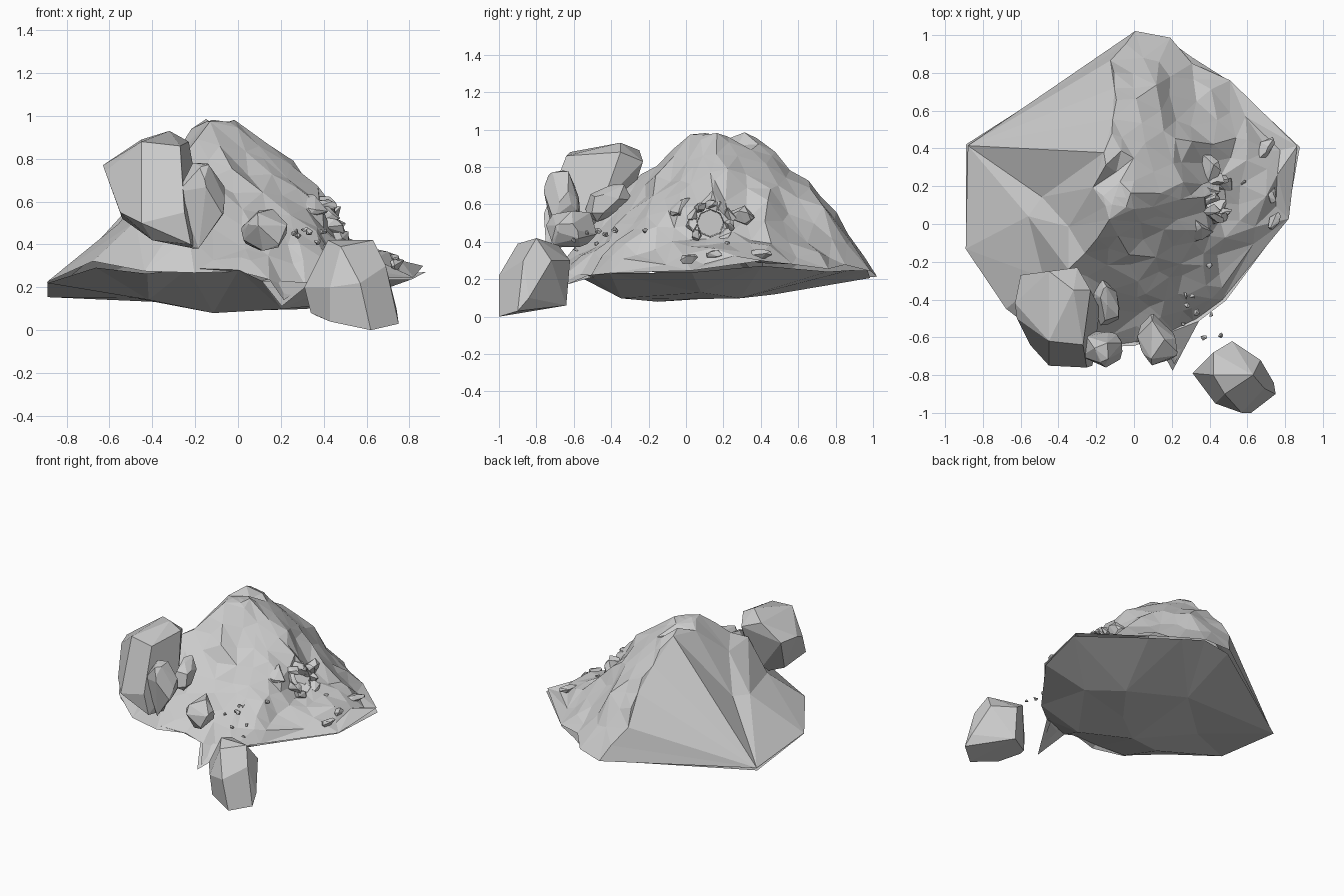
import bpy, bmesh, math, random
from mathutils import Vector, Matrix
from mathutils.geometry import delaunay_2d_cdt

if "Cube" in bpy.data.objects:
    bpy.data.objects.remove(bpy.data.objects["Cube"])

random.seed(7)

# Outline of the mound and its lower and upper feature points
RIM = [(0, 1, .2), (-.87, .42, .16), (-.87, -.13, .24), (-.66, -.43, .31), (-.42, -.62, .28),
       (-.22, -.66, .27), (0, -.64, .26), (.13, -.62, .24), (.22, -.76, .12), (.33, -.5, .22),
       (.48, -.4, .23), (.83, .05, .25), (.87, .41, .28), (.5, .76, .25), (.3, .87, .26),
       (.18, .97, .23)]
UNDER = [(-.5, .1, .13), (-.4, -.25, .13), (-.1, -.15, .1), (.1, 0, .09), (.3, .3, .09),
         (.2, -.35, .1), (-.1, .45, .12), (.5, .1, .12)]
UPPER = [(-.12, .87, .46), (-.11, .74, .66), (-.1, .57, .79), (-.14, .4, .97), (-.2, .2, .96),
         (-.12, .14, .99), (-.12, .03, .98), (0, .15, .96), (0, .35, .91), (-.47, .15, .51),
         (-.36, .0, .76), (-.58, .04, .51), (-.35, -.22, .76), (-.5, -.3, .5), (-.25, -.15, .82),
         (-.22, -.4, .6), (-.02, -.15, .74), (0, -.32, .55), (.02, -.48, .39), (.16, -.4, .43),
         (.12, .1, .87), (.15, -.05, .73), (.24, .2, .77), (.25, -.2, .55), (.3, -.36, .4),
         (.1, .72, .59), (.15, .48, .72), (.3, .42, .61), (.32, .65, .41), (.36, .15, .66),
         (.43, .17, .59), (.47, .1, .43), (.47, .26, .44), (.38, -.02, .56), (.46, -.08, .41),
         (.45, -.25, .35), (.52, .45, .39), (.68, .15, .35), (.7, .4, .33)]


def finish(name, bm):
    bmesh.ops.recalc_face_normals(bm, faces=bm.faces)
    mesh = bpy.data.meshes.new(name)
    bm.to_mesh(mesh)
    bm.free()
    ob = bpy.data.objects.new(name, mesh)
    bpy.context.collection.objects.link(ob)
    return ob


def sheet(bm, inner):
    """Triangulated surface through the rim and the inner points."""
    pts = RIM + inner
    n = len(RIM)
    edges = [(i, (i + 1) % n) for i in range(n)]
    res = delaunay_2d_cdt([Vector(p[:2]) for p in pts], edges, [], 1, 1e-5)
    verts = [bm.verts.new((co.x, co.y, pts[src[0]][2])) for co, src in zip(res[0], res[3])]
    return [bm.faces.new([verts[i] for i in f]) for f in res[2]]


def hull(name, pts):
    bm = bmesh.new()
    for p in pts:
        bm.verts.new(p)
    out = bmesh.ops.convex_hull(bm, input=bm.verts)
    loose = [v for v in bm.verts if not v.link_faces]
    bmesh.ops.delete(bm, geom=loose, context='VERTS')
    bmesh.ops.dissolve_limit(bm, angle_limit=.15, verts=bm.verts, edges=bm.edges)
    return finish(name, bm)


def stone(name, centre, size, rot=(0, 0, 0), count=22):
    """Blocky random stone fitted into a box."""
    pts = []
    for _ in range(count):
        d = Vector([random.gauss(0, 1) for _ in range(3)])
        pts.append(d / sum(abs(c) ** 3 for c in d) ** (1 / 3))
    lo = [min(p[i] for p in pts) for i in range(3)]
    hi = [max(p[i] for p in pts) for i in range(3)]
    m = Matrix.Identity(3)
    for axis, a in zip('XYZ', rot):
        m = Matrix.Rotation(a, 3, axis) @ m
    fit = [Vector([((p[i] - lo[i]) / (hi[i] - lo[i]) - .5) * size[i] for i in range(3)]) for p in pts]
    return hull(name, [m @ p + Vector(centre) for p in fit])


# Mound: coarse faces on the left, finer broken faces on the right and front
bm = bmesh.new()
sheet(bm, UNDER)
top = sheet(bm, UPPER)
rough = {e for f in top for e in f.edges
         if len(e.link_faces) == 2 and min(v.co.x for v in e.verts) > -.26}
old = set(bm.verts)
bmesh.ops.subdivide_edges(bm, edges=list(rough), cuts=1)
for v in bm.verts:
    if v not in old:
        v.co += Vector([random.uniform(-.022, .022) for _ in range(3)])
bmesh.ops.remove_doubles(bm, verts=bm.verts, dist=.0005)
bmesh.ops.triangulate(bm, faces=bm.faces)
mound = finish("mound", bm)

# Cave opening in the right side
bm = bmesh.new()
bmesh.ops.create_cone(bm, cap_ends=True, segments=8, radius1=.07, radius2=.08, depth=.36,
                      matrix=Matrix.Translation((.46, .13, .5)) @ Matrix.Rotation(math.pi / 2, 4, 'Y'))
cutter = finish("cave_cutter", bm)
cutter.hide_render = True
mod = mound.modifiers.new("cave", 'BOOLEAN')
mod.operation = 'DIFFERENCE'
mod.solver = 'EXACT'
mod.object = cutter
bpy.context.view_layer.objects.active = mound
bpy.ops.object.modifier_apply(modifier="cave")
bpy.data.objects.remove(cutter)

# Stones framing the cave
for i in range(9):
    a = math.radians(-40 + 32.5 * i)
    r = .1
    c = (.44 - .04 * math.sin(a), .13 + r * math.cos(a), .5 + r * math.sin(a))
    stone("cave_stone", c, (.11, .05, .075), (-random.uniform(-.3, .3) + a, 0, random.uniform(-.3, .3)), 12)
stone("cave_side_stone", (.34, -.02, .58), (.14, .14, .1), (.3, .2, .4), 14)
stone("cave_side_stone", (.4, .3, .55), (.1, .14, .1), (-.3, .3, .2), 14)

# Large boulders at the front
hull("large_boulder", [(-.63, -.42, .77), (-.6, -.27, .77), (-.45, -.25, .89), (-.32, -.35, .93),
     (-.3, -.23, .83), (-.23, -.35, .88), (-.45, -.62, .88), (-.62, -.5, .74), (-.55, -.64, .55),
     (-.54, -.4, .52), (-.45, -.75, .5), (-.4, -.68, .42), (-.22, -.75, .4), (-.2, -.6, .38),
     (-.18, -.45, .6), (-.27, -.64, .86), (-.35, -.35, .45), (-.25, -.76, .55)])
hull("corner_boulder", [(.31, -.79, .2), (.42, -.68, .38), (.52, -.62, .3), (.42, -.8, .42),
     (.63, -.8, .42), (.67, -.72, .3), (.69, -.87, .3), (.43, -.95, .2), (.57, -1, .22),
     (.75, -.9, .03), (.74, -.84, .1), (.62, -1, 0), (.43, -.92, .04), (.36, -.74, .07),
     (.52, -.64, .06), (.34, -.8, .08), (.48, -.9, .39)])
stone("upright_boulder", (-.175, -.665, .58), (.22, .19, .4), (0, .08, 0), 28)
stone("small_boulder", (.12, -.61, .47), (.19, .26, .2), (.1, .1, .3), 24)
stone("slab_stone", (-.15, -.42, .61), (.14, .26, .16), (.4, 0, .2), 20)

# Flat stones on the right ledge
for x, y, z, sx, sy, a in [(.69, .4, .34, .07, .15, -.5), (.73, .15, .33, .05, .08, .2),
                           (.74, .02, .31, .05, .1, -.6)]:
    stone("flat_stone", (x, y, z), (sx, sy, .05), (0, .35, a), 16)

# Scattered pebbles
for x, y, z in [(.27, -.38, .46), (.31, -.38, .47), (.28, -.43, .44), (.26, -.53, .45), (.41, -.48, .39),
                (.37, -.6, .41), (.46, -.59, .36), (.4, -.22, .46), (.58, .22, .39), (.39, .54, .41),
                (.33, -.47, .46)]:
    s = random.uniform(.02, .032)
    stone("pebble", (x, y, z), (s, s * 1.2, s), (0, 0, random.uniform(0, 3)), 10)
